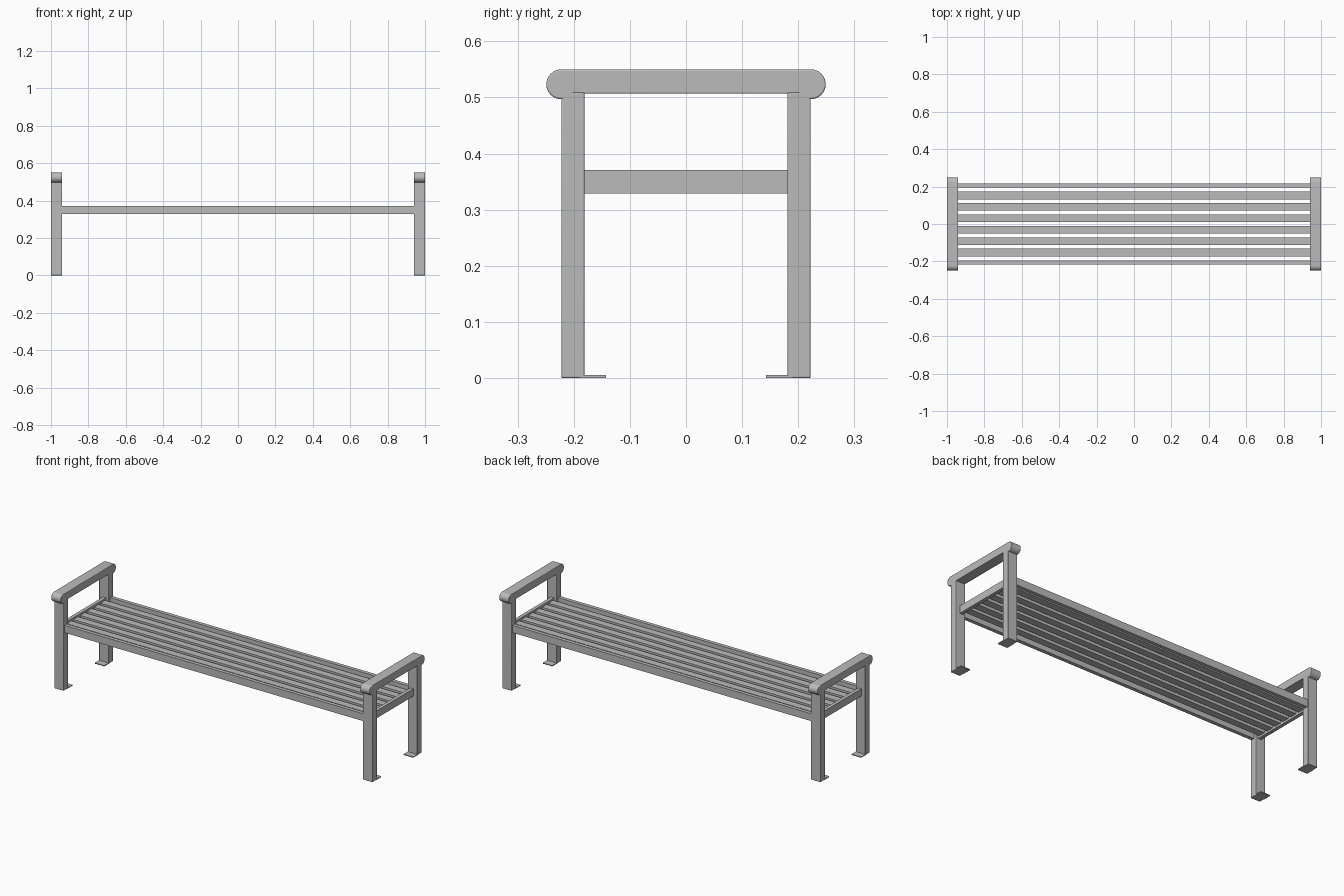
import bpy
import bmesh
import math

cube = bpy.data.objects.get("Cube")
if cube:
    bpy.data.objects.remove(cube)

metal = bpy.data.materials.new("grey_metal")
metal.use_nodes = True
grey = (0.5, 0.5, 0.5, 1)
metal.diffuse_color = grey
metal.node_tree.nodes["Principled BSDF"].inputs["Base Color"].default_value = grey


def finish(name, bm, bevel=0):
    mesh = bpy.data.meshes.new(name)
    bmesh.ops.recalc_face_normals(bm, faces=bm.faces)
    bm.to_mesh(mesh)
    bm.free()
    mesh.materials.append(metal)
    obj = bpy.data.objects.new(name, mesh)
    bpy.context.collection.objects.link(obj)
    if bevel:
        mod = obj.modifiers.new("rounded_edges", 'BEVEL')
        mod.width = bevel
        mod.segments = 3
        mod.limit_method = 'ANGLE'
        mod.angle_limit = math.radians(40)
    bpy.ops.object.select_all(action='DESELECT')
    bpy.context.view_layer.objects.active = obj
    obj.select_set(True)
    bpy.ops.object.shade_smooth_by_angle(angle=math.radians(35))
    return obj


def box(name, x, y, z, bevel=0):
    """Box from (low, high) ranges on each axis."""
    bm = bmesh.new()
    bmesh.ops.create_cube(bm, size=1)
    for v in bm.verts:
        for i, r in enumerate((x, y, z)):
            v.co[i] = sum(r) / 2 + v.co[i] * (r[1] - r[0])
    return finish(name, bm, bevel)


def mirrored(low, high, side):
    return tuple(sorted((low * side, high * side)))


def armrest(name, x):
    # Side profile: flat bar with a full round at each end
    r, cy, cz, under = 0.0265, 0.2225, 0.5235, 0.507
    half = [(cy + r * math.sin(a), cz + r * math.cos(a))
            for a in (math.pi * i / 16 for i in range(17))]
    half += [(0.2, cz - r), (0.2, under)]
    profile = half + [(-y, z) for y, z in reversed(half)]
    bm = bmesh.new()
    face = bm.faces.new([bm.verts.new((x[0], y, z)) for y, z in profile])
    ext = bmesh.ops.extrude_face_region(bm, geom=[face])
    for v in ext["geom"]:
        if isinstance(v, bmesh.types.BMVert):
            v.co.x = x[1]
    return finish(name, bm, 0.003)


# End frames: armrest, two posts, foot tabs and a cross bar
for sx, side in ((1, "left"), (-1, "right")):
    post_x = mirrored(0.94, 1.0, sx)
    armrest(side + "_armrest", post_x)
    box(side + "_cross_bar", mirrored(0.955, 0.975, sx), (-0.185, 0.185), (0.329, 0.371))
    for sy, end in ((1, "back"), (-1, "front")):
        name = end + "_" + side
        box(name + "_post", post_x, mirrored(0.181, 0.222, sy), (0, 0.51), 0.003)
        box(name + "_foot_tab", post_x, mirrored(0.143, 0.19, sy), (0, 0.005))

# Seat: front and back rails with six recessed slats between
for sy, end in ((1, "back"), (-1, "front")):
    box(end + "_seat_rail", (-0.945, 0.945), mirrored(0.195, 0.216, sy), (0.329, 0.371))
for i in range(6):
    y = (i - 2.5) * 0.061
    box(f"seat_slat_{i + 1}", (-0.956, 0.956), (y - 0.0205, y + 0.0205), (0.34, 0.36))
